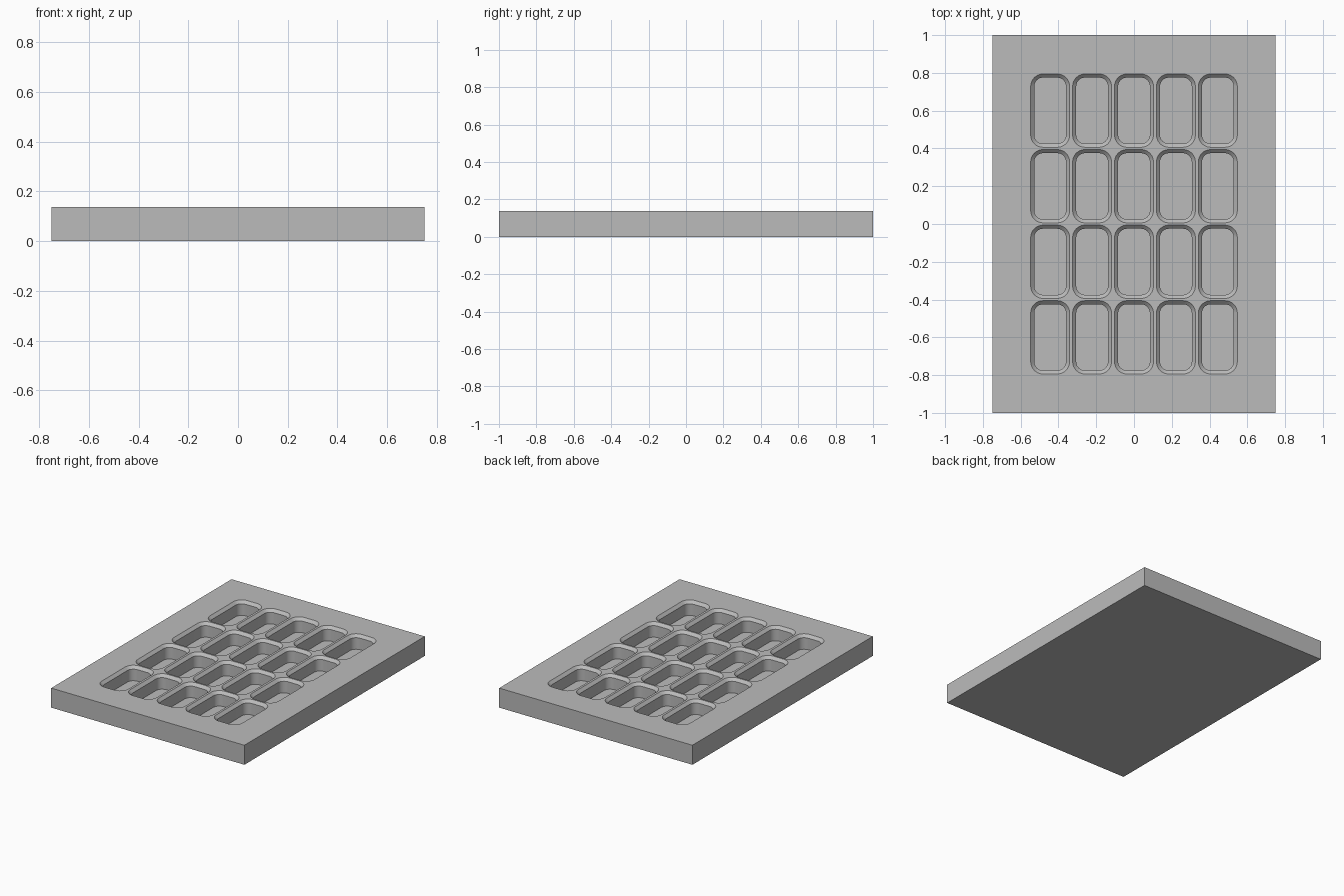
import bpy, bmesh, math

WIDTH, LENGTH, HEIGHT = 1.5, 2.0, 0.137
FLOOR = 0.037          # height of the pocket floors
CHAMFER = 0.019        # bevel around each pocket mouth
HALF_X, HALF_Y, RADIUS = 0.103, 0.194, 0.065
PITCH_X, PITCH_Y = 0.222, 0.4

cube = bpy.data.objects.get("Cube")
if cube:
    bpy.data.objects.remove(cube, do_unlink=True)

# Plain grey material
grey = bpy.data.materials.new("plain_grey")
grey.use_nodes = True
colour = (0.5, 0.5, 0.5, 1)
grey.diffuse_color = colour
grey.node_tree.nodes["Principled BSDF"].inputs["Base Color"].default_value = colour


def make_object(name, bm):
    bmesh.ops.recalc_face_normals(bm, faces=bm.faces)
    mesh = bpy.data.meshes.new(name)
    bm.to_mesh(mesh)
    bm.free()
    mesh.materials.append(grey)
    obj = bpy.data.objects.new(name, mesh)
    bpy.context.collection.objects.link(obj)
    return obj


def rounded_ring(bm, cx, cy, z, inset, steps=8):
    """Loop of vertices around a rounded rectangle."""
    r = RADIUS - inset
    ring = []
    for quarter, (sx, sy) in enumerate([(1, 1), (-1, 1), (-1, -1), (1, -1)]):
        for i in range(steps + 1):
            a = (quarter + i / steps) * math.pi / 2
            ring.append(bm.verts.new((cx + sx * (HALF_X - RADIUS) + r * math.cos(a),
                                      cy + sy * (HALF_Y - RADIUS) + r * math.sin(a), z)))
    return ring


def add_pocket(bm, cx, cy):
    """Closed solid: straight walls, chamfered mouth, cap above the slab."""
    levels = [(FLOOR, CHAMFER), (HEIGHT - CHAMFER, CHAMFER), (HEIGHT, 0), (HEIGHT + 0.05, 0)]
    rings = [rounded_ring(bm, cx, cy, z, inset) for z, inset in levels]
    for low, high in zip(rings, rings[1:]):
        for i in range(len(low)):
            j = (i + 1) % len(low)
            bm.faces.new((low[i], low[j], high[j], high[i]))
    bm.faces.new(rings[0][::-1])
    bm.faces.new(rings[-1])


# Slab
bm = bmesh.new()
bmesh.ops.create_cube(bm, size=1)
for v in bm.verts:
    v.co = (v.co.x * WIDTH, v.co.y * LENGTH, (v.co.z + 0.5) * HEIGHT)
tray = make_object("tray", bm)

# Pocket cutters in a grid of five columns and four rows
bm = bmesh.new()
for col in range(5):
    for row in range(4):
        add_pocket(bm, (col - 2) * PITCH_X, (row - 1.5) * PITCH_Y)
cutter = make_object("pocket_cutter", bm)
cutter.hide_render = True

# Cut the pockets, then drop the cutter
cut = tray.modifiers.new("pockets", 'BOOLEAN')
cut.operation, cut.solver, cut.object = 'DIFFERENCE', 'EXACT', cutter
bpy.ops.object.select_all(action='DESELECT')
bpy.context.view_layer.objects.active = tray
tray.select_set(True)
bpy.ops.object.modifier_apply(modifier=cut.name)
bpy.data.objects.remove(cutter, do_unlink=True)
bpy.ops.object.shade_smooth_by_angle(angle=math.radians(30))
